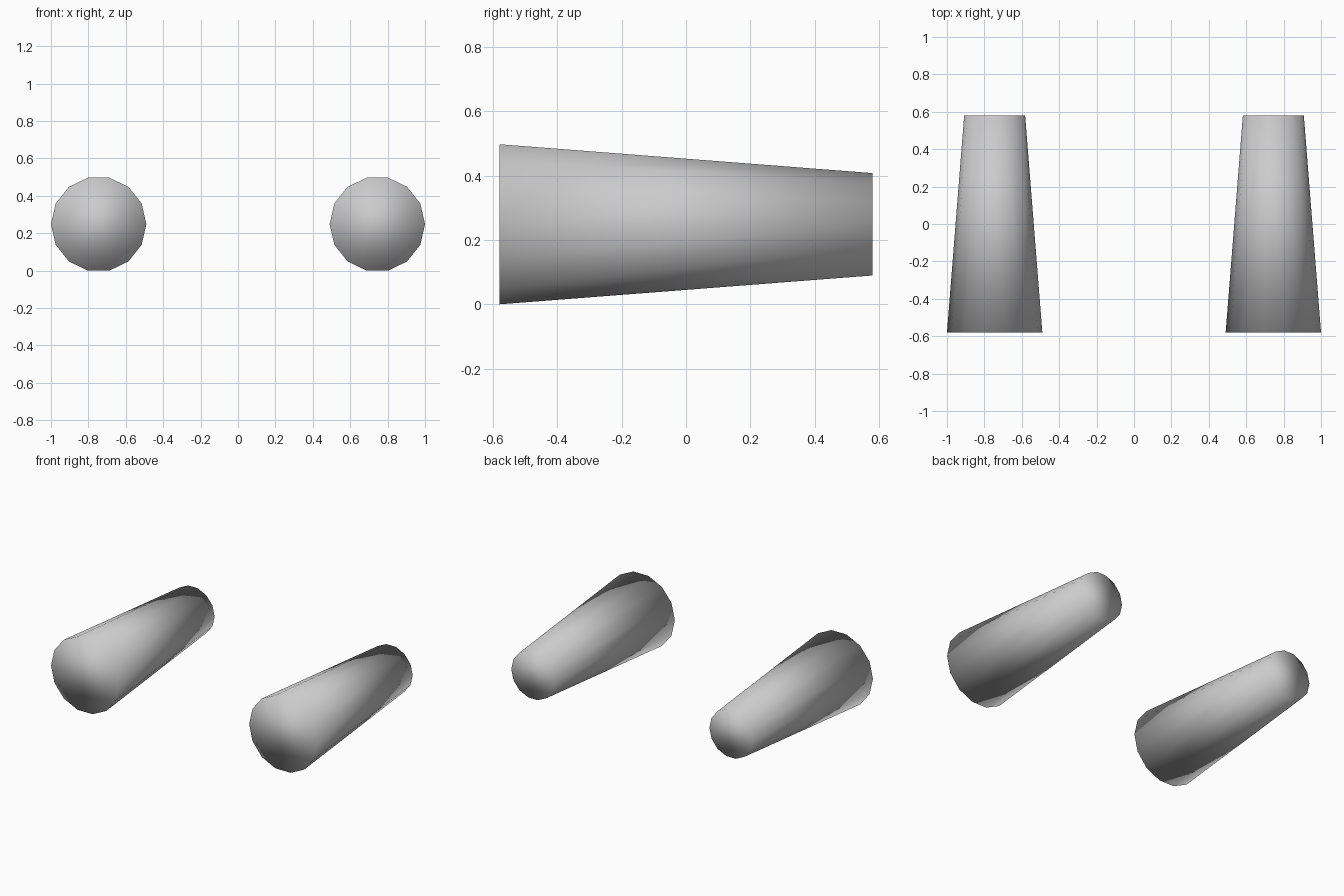
import bpy, bmesh
from math import cos, sin, pi

if "Cube" in bpy.data.objects:
    bpy.data.objects.remove(bpy.data.objects["Cube"])

SIDES = 14
R_FRONT, R_BACK = 0.255, 0.163
HALF_LEN = 0.58
X_OFF = 1.0 - R_FRONT
Z_MID = R_FRONT * cos(pi / SIDES)


def tapered_barrel(name, x):
    """Closed tapered cylinder along y, wide end to the front."""
    bm = bmesh.new()
    rings = []
    for y, r in ((-HALF_LEN, R_FRONT), (HALF_LEN, R_BACK)):
        rings.append([bm.verts.new((r * cos(2 * pi * i / SIDES), y, r * sin(2 * pi * i / SIDES)))
                      for i in range(SIDES)])
    front, back = rings
    # side walls
    for i in range(SIDES):
        j = (i + 1) % SIDES
        bm.faces.new((front[i], front[j], back[j], back[i]))
    # end caps
    bm.faces.new(front)
    bm.faces.new(back)
    bmesh.ops.recalc_face_normals(bm, faces=bm.faces)
    for f in bm.faces:
        f.smooth = True
    mesh = bpy.data.meshes.new(name)
    bm.to_mesh(mesh)
    bm.free()
    obj = bpy.data.objects.new(name, mesh)
    obj.location = (x, 0, Z_MID)
    bpy.context.collection.objects.link(obj)
    return obj


# left and right barrels
for side, sign in (("left", -1), ("right", 1)):
    tapered_barrel("tapered_barrel_" + side, sign * X_OFF)
